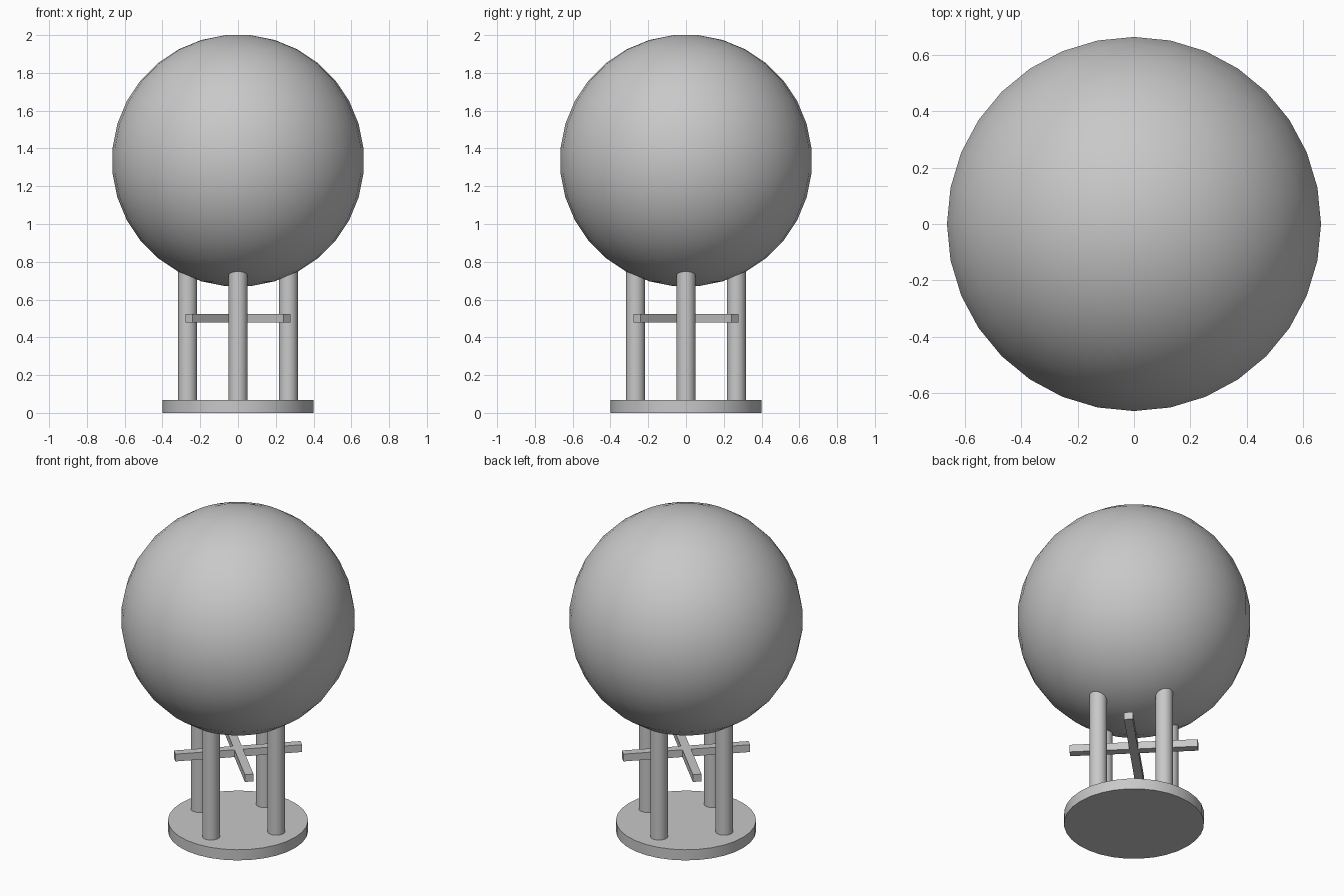
import bpy
import bmesh
import math
from mathutils import Matrix, Vector

default_cube = bpy.data.objects.get("Cube")
if default_cube:
    bpy.data.objects.remove(default_cube, do_unlink=True)

SIDES = 32
TANK_RADIUS = 0.6677
TANK_CENTRE = 1.3355
BASE_RADIUS, BASE_HEIGHT = 0.4, 0.067
LEG_RADIUS, LEG_OFFSET, LEG_TOP = 0.05, 0.267, 0.9

grey = bpy.data.materials.new("plain grey")
grey.use_nodes = True
grey.diffuse_color = (0.58, 0.58, 0.58, 1)
grey.node_tree.nodes["Principled BSDF"].inputs["Base Color"].default_value = grey.diffuse_color


def finish(name, bm, smooth=True):
    """Turn a bmesh into a grey object, smooth except at sharp edges."""
    bmesh.ops.recalc_face_normals(bm, faces=bm.faces)
    mesh = bpy.data.meshes.new(name)
    bm.to_mesh(mesh)
    bm.free()
    mesh.materials.append(grey)
    obj = bpy.data.objects.new(name, mesh)
    bpy.context.collection.objects.link(obj)
    if smooth:
        bpy.ops.object.select_all(action="DESELECT")
        obj.select_set(True)
        bpy.context.view_layer.objects.active = obj
        bpy.ops.object.shade_smooth_by_angle(angle=math.radians(35))
    return obj


def cylinder(name, radius, bottom, top, x=0, y=0):
    bm = bmesh.new()
    bmesh.ops.create_cone(bm, cap_ends=True, segments=SIDES, radius1=radius,
                          radius2=radius, depth=top - bottom,
                          matrix=Matrix.Translation((x, y, (bottom + top) / 2)))
    return finish(name, bm)


# Round tank: rings sit half a step off the poles, leaving small flat caps
bm = bmesh.new()
ring_count = SIDES // 2
profile = []
for i in range(ring_count):
    angle = math.pi * (i + 0.5) / ring_count
    profile.append(bm.verts.new((TANK_RADIUS * math.sin(angle), 0,
                                 TANK_CENTRE + TANK_RADIUS * math.cos(angle))))
edges = [bm.edges.new(pair) for pair in zip(profile, profile[1:])]
bmesh.ops.spin(bm, geom=profile + edges, cent=Vector(), axis=(0, 0, 1),
               angle=math.tau, steps=SIDES)
bmesh.ops.remove_doubles(bm, verts=bm.verts, dist=0.0005)
bmesh.ops.holes_fill(bm, edges=[e for e in bm.edges if e.is_boundary], sides=SIDES)
finish("round_tank", bm)

# Base disc
cylinder("base_disc", BASE_RADIUS, 0, BASE_HEIGHT)

# Four legs, running up into the tank
for name, dx, dy in (("left", 1, 0), ("back", 0, 1), ("right", -1, 0), ("front", 0, -1)):
    cylinder(name + "_leg", LEG_RADIUS, BASE_HEIGHT / 2, LEG_TOP,
             dx * LEG_OFFSET, dy * LEG_OFFSET)

# Two crossed bars passing diagonally between the legs
for name, turn in (("first_crossbar", 45), ("second_crossbar", -45)):
    bm = bmesh.new()
    bmesh.ops.create_cube(bm, size=1, matrix=Matrix.Translation((0, 0, 0.501))
                          @ Matrix.Rotation(math.radians(turn), 4, "Z")
                          @ Matrix.Diagonal((0.734, 0.05, 0.046, 1)))
    finish(name, bm, smooth=False)
